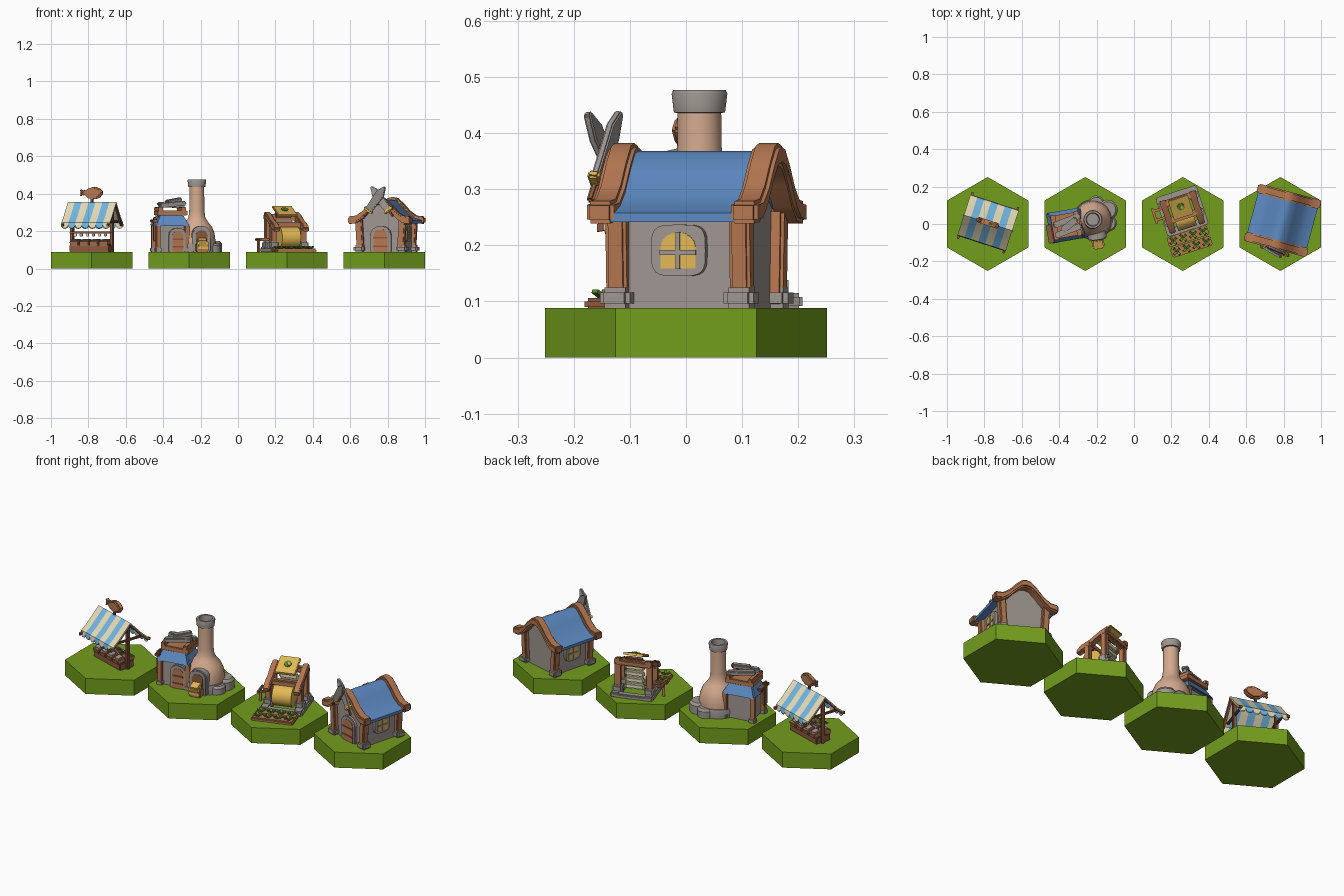
import bpy, bmesh, math
from mathutils import Matrix, Vector

if "Cube" in bpy.data.objects:
    bpy.data.objects.remove(bpy.data.objects["Cube"])
pi = math.pi
COL = dict(grass=(.17, .34, .012), stone=(.34, .305, .28), wood=(.46, .185, .082), dark_wood=(.26, .10, .05),
           roof_blue=(.107, .25, .53), clay=(.66, .40, .27), yellow=(.76, .48, .09), cream=(.79, .72, .48),
           sky_blue=(.17, .47, .77), leaf=(.10, .26, .018))
MAT = {}
for n, c in COL.items():
    MAT[n] = bpy.data.materials.new(n)
    MAT[n].diffuse_color = (*c, 1)
G = Matrix()  # placement of the current building


def place(x, y, deg):
    global G
    G = Matrix.Translation((x, y, 0)) @ Matrix.Rotation(math.radians(deg), 4, 'Z')


def finish(name, mat, bm, loc=(0, 0, 0), rot=(0, 0, 0), bevel=0, rule=None):
    if bevel:
        e = [e for e in bm.edges if len(e.link_faces) == 2 and e.calc_face_angle() > .6]
        bmesh.ops.bevel(bm, geom=e, offset=bevel, segments=2, affect='EDGES')
    bmesh.ops.recalc_face_normals(bm, faces=bm.faces)
    mats = mat if isinstance(mat, (list, tuple)) else [mat]
    R = Matrix.Rotation(rot[2], 4, 'Z') @ Matrix.Rotation(rot[1], 4, 'Y') @ Matrix.Rotation(rot[0], 4, 'X')
    bm.transform(Matrix.Translation(loc) @ R)
    bm.normal_update()
    if rule:
        for f in bm.faces:
            f.material_index = rule(f)
    bm.transform(G)
    me = bpy.data.meshes.new(name)
    bm.to_mesh(me)
    bm.free()
    for m in mats:
        me.materials.append(MAT[m])
    ob = bpy.data.objects.new(name, me)
    bpy.context.collection.objects.link(ob)
    return ob


def box(name, mat, loc, size, rot=(0, 0, 0), bevel=.004):
    bm = bmesh.new()
    bmesh.ops.create_cube(bm, size=1, matrix=Matrix.Diagonal((*size, 1)))
    return finish(name, mat, bm, loc, rot, bevel)


def prism(name, mat, pts, depth, loc=(0, 0, 0), rot=(0, 0, 0), bevel=0):
    """Polygon in x-z, extruded along y about its middle."""
    bm = bmesh.new()
    f = bm.faces.new([bm.verts.new((x, -depth / 2, z)) for x, z in pts])
    r = bmesh.ops.extrude_face_region(bm, geom=[f])
    bmesh.ops.translate(bm, vec=(0, depth, 0), verts=[v for v in r['geom'] if isinstance(v, bmesh.types.BMVert)])
    return finish(name, mat, bm, loc, rot, bevel)


def lathe(name, mat, prof, loc=(0, 0, 0), seg=24, rot=(0, 0, 0), rule=None):
    bm = bmesh.new()
    rings = [[bm.verts.new((r * math.cos(pi / 2 + 2 * pi * i / seg), r * math.sin(pi / 2 + 2 * pi * i / seg), z))
              for i in range(seg)] for r, z in prof]
    for a, b in zip(rings, rings[1:]):
        for i in range(seg):
            j = (i + 1) % seg
            bm.faces.new((a[i], a[j], b[j], b[i]))
    bmesh.ops.remove_doubles(bm, verts=bm.verts, dist=1e-5)
    return finish(name, mat, bm, loc, rot, rule=rule)


def arch(w, h, n=8):
    r = w / 2
    return [(-r, 0), (r, 0)] + [(r * math.cos(pi * i / n), h - r * .8 + r * .8 * math.sin(pi * i / n)) for i in range(n + 1)]


def band(half, t):
    up = [(-x, z) for x, z in half[:0:-1]] + half
    return up + [(x, z - t) for x, z in up[::-1]]


def door(x, y, z, w, h):
    prism('door_frame', 'stone', arch(w + .036, h + .018), .022, (x, y, z), bevel=.003)
    prism('door', 'wood', arch(w, h), .026, (x, y, z))
    for k in (.25, .62):
        box('door_band', 'dark_wood', (x, y - .013, z + h * k), (w, .006, .008), bevel=0)


def window(x, y, z, turn):
    o = Vector((x, y, z))
    pw = lambda v: math.copysign(abs(v) ** .5, v)
    ring = [(.05 * pw(math.cos(pi * i / 12)), .046 + .046 * pw(math.sin(pi * i / 12))) for i in range(24)]
    prism('window_frame', 'stone', ring, .026, o, (0, 0, turn))
    prism('window_glass', 'yellow', arch(.064, .064), .030, o + Vector((0, 0, .014)), (0, 0, turn))
    box('window_bar', 'stone', o + Vector((0, 0, .046)), (.008, .036, .066), (0, 0, turn), 0)
    box('window_bar', 'stone', o + Vector((0, 0, .042)), (.066, .036, .009), (0, 0, turn), 0)


Z = .088
# Hexagonal ground tiles
for x in (-.7825, -.261, .261, .7825):
    place(x, 0, 0)
    lathe('ground_tile', 'grass', [(0, 0), (.251, 0), (.251, Z), (0, Z)], seg=6)

# ---- Market stall: five-striped awning ----
place(-.78, .006, -18)
slope = [(0, .356), (.037, .318), (.076, .277), (.112, .247)]
N = 7
SW = .272 / N
for s in (-1, 1):
    for k in range(N):
        bm = bmesh.new()
        x0 = -.136 + k * SW
        rows = [[bm.verts.new((x, s * y, z)) for x in (x0, x0 + SW)] for y, z in slope]
        for a, b in zip(rows, rows[1:]):
            bm.faces.new((a[0], a[1], b[1], b[0]))
        lip = [bm.verts.new((x0 + SW / 2 - SW / 2 * math.cos(pi * i / 6), s * .116, .234 - .018 * math.sin(pi * i / 6)))
               for i in range(7)]
        bm.faces.new([rows[-1][1], rows[-1][0]] + lip)
        bmesh.ops.recalc_face_normals(bm, faces=bm.faces)
        if sum(f.normal.z for f in bm.faces) < 0:
            bmesh.ops.reverse_faces(bm, faces=bm.faces)
        r = bmesh.ops.extrude_face_region(bm, geom=bm.faces[:])
        bmesh.ops.translate(bm, vec=(0, -s * .003, -.004), verts=[v for v in r['geom'] if isinstance(v, bmesh.types.BMVert)])
        finish('awning_stripe', 'cream' if k % 2 == 0 else 'sky_blue', bm)
rake = [(0, .35), (.037, .312), (.076, .271), (.112, .241), (.13, .238)]
for s in (-1, 1):
    prism('awning_rail', 'dark_wood', band(rake, .014), .012, (s * .128, 0, 0), (0, 0, pi / 2))
    box('stall_post', 'dark_wood', (s * .112, 0, .215), (.02, .02, .26))
    box('stall_tie_beam', 'dark_wood', (s * .112, 0, .25), (.014, .18, .014))
box('ridge_pole', 'dark_wood', (0, 0, .342), (.28, .014, .014))
box('hanging_rail', 'dark_wood', (0, -.03, .192), (.235, .012, .01))
for i in range(6):
    box('hanging_goods', ('cream', 'stone')[i % 2], (-.085 + i * .034, -.03, .18), (.016, .012, .016), bevel=.003)
box('counter', 'dark_wood', (0, -.005, .108), (.225, .09, .04))
for i in range(4):
    for s in (-1, 1):
        x, y = -.083 + i * .055, -.005 + s * .03
        box('crate', 'wood', (x, y, .138), (.048, .05, .026), (s * -.25, 0, 0), .003)
        box('crate_goods', 'stone', (x, y, .150), (.036, .036, .01), (s * -.25, 0, 0), .003)
# Wooden fish sign
fish = [(-.066, -.02), (-.045, -.002), (-.02, -.026), (.015, -.034), (.045, -.022), (.067, .004), (.045, .026),
        (.015, .036), (-.02, .024), (-.042, .01), (-.066, .024), (-.058, .002)]
prism('fish_sign', 'wood', fish, .03, (-.002, 0, .402), bevel=.007)
box('fish_stand', 'dark_wood', (0, 0, .365), (.014, .014, .03))

# ---- Forge: kiln with chimney ----
place(-.22, .024, 8)
lathe('kiln_base', 'stone', [(0, Z), (.106, Z), (.108, .125), (.104, .138), (.08, .142)])
lathe('kiln_body', 'clay', [(.1, .12), (.1, .15), (.095, .19), (.08, .225), (.058, .252), (.045, .275), (.041, .31),
                            (.039, .44), (0, .44)])
lathe('chimney_cap', 'stone', [(.037, .435), (.046, .437), (.05, .47), (.047, .477), (.036, .477), (.033, .445), (0, .445)])
for x, y, r, h in ((.085, .04, .055, .06), (.08, -.03, .045, .045), (.03, .08, .045, .05)):
    lathe('base_stone', 'stone', [(0, Z), (r, Z), (r, Z + h * .75), (r * .8, Z + h), (0, Z + h)], (x, y, 0), 14)
prism('furnace_arch', 'stone', arch(.1, .14), .05, (.01, -.086, Z), bevel=.006)
prism('furnace_mouth', 'dark_wood', arch(.062, .105), .056, (.01, -.086, Z + .012))
box('furnace_trough', 'wood', (.01, -.122, .112), (.066, .055, .045))
box('furnace_embers', 'yellow', (.01, -.128, .128), (.05, .05, .06), (.35, 0, 0))
for k in (.112, .136):
    box('trough_band', 'yellow', (.01, -.149, k), (.06, .012, .014), bevel=0)

# ---- Forge: workshop hut ----
place(-.365, -.008, 10)
box('hut_walls', 'stone', (.01, 0, .17), (.15, .125, .165))
bm = bmesh.new()
bmesh.ops.create_cube(bm, size=1)
for v in bm.verts:
    top = v.co.z > 0
    v.co = Vector((v.co.x * (.13 if top else .19), v.co.y * (.1 if top else .17), .285 if top else .228))
finish('hut_roof', 'roof_blue', bm, bevel=.006)
box('roof_deck', 'wood', (.005, 0, .297), (.16, .125, .028))
for x in (-.06, .065):
    box('deck_beam', 'wood', (x, 0, .318), (.026, .135, .024))
for y, a, z in ((-.03, -.1, .343), (.025, .1, .338)):
    box('metal_bar', 'stone', (.01, y, z), (.15, .032, .024), (0, a, .2), .006)
box('metal_bar', 'stone', (.02, 0, .362), (.1, .036, .022), (0, -.15, .5), .006)
for x in (-.075, .08):
    for y in (-.065, .065):
        box('hut_post', 'wood', (x, y, .16), (.026, .026, .145))
        box('hut_footing', 'stone', (x, y, .1), (.036, .036, .03), bevel=.006)
door(.03, -.066, Z, .058, .112)
box('tool_rack', 'dark_wood', (-.09, -.05, .21), (.016, .034, .13))
box('tool_rack_arm', 'dark_wood', (-.09, -.03, .255), (.03, .1, .016))

# ---- Mill: stone footing, timber frame, cloth ----
place(.257, .07, 18)
for s in (-1, 1):
    box('footing_side', 'stone', (s * .09, 0, .1), (.05, .22, .03), bevel=.007)
    box('footing_end', 'stone', (0, s * .09, .098), (.2, .04, .024), bevel=.006)
    for y, h in ((-.035, .24), (.06, .29)):
        box('footing_block', 'stone', (s * .085, y, .118), (.05, .05, .056), bevel=.008)
        box('mill_post', 'wood', (s * .085, y, (h + .1) / 2), (.03, .03, h - .1))
    prism('side_rail', 'wood', [(-.095, .195), (-.1, .215), (-.075, .24), (-.02, .258), (.04, .29), (.085, .305),
                                (.085, .272), (.04, .258), (-.02, .225), (-.07, .205)], .034, (s * .082, 0, 0),
          (0, 0, pi / 2), .005)
box('front_beam', 'wood', (0, -.03, .232), (.205, .034, .034), bevel=.007)
box('back_beam', 'wood', (0, .065, .275), (.205, .034, .034), bevel=.007)
# Cloth runs from the sign over the beam and round the roller; cream on the back
lathe('cloth_roller', ['yellow', 'cream'], [(0, -.052), (.057, -.052), (.057, .052), (0, .052)], (0, -.04, .165), 20,
      (0, pi / 2, 0), rule=lambda f: int(f.normal.y > .15))
for k in range(4):
    box('back_cloth_roll', 'cream', (0, .04, .135 + k * .036), (.105, .024, .033), bevel=.008)
box('sign_panel', 'yellow', (0, .022, .306), (.11, .12, .014), (.42, 0, 0))
box('sign_stand', 'dark_wood', (0, .05, .286), (.09, .03, .03))
c = Vector((0, .024, .315))
lathe('sign_sprout', 'leaf', [(0, 0), (.02, 0), (.02, .004), (0, .004)], c, 14, (.42, 0, 0))
box('sign_seed', 'yellow', c + Vector((.004, -.004, 0)), (.012, .02, .012), (.42, 0, .5), 0)
# Side crank
for y in (-.005, .045):
    box('crank_bar', 'wood', (-.125, y, .155), (.06, .014, .014))
box('crank_handle', 'wood', (-.148, .02, .155), (.014, .09, .014))
box('crank_leg', 'wood', (-.148, .02, .12), (.014, .014, .07))
# Crop beds
for r in range(2):
    box('crop_bed', 'wood', (-.012, -.138 - r * .06, .095), (.225, .054, .022), bevel=.006)
    for k in range(4):
        x, y = -.094 + k * .055, -.138 - r * .06
        for a in range(4):
            t = a * pi / 2 + .5
            box('crop_leaf', 'leaf', (x + .012 * math.cos(t), y + .012 * math.sin(t), .113), (.022, .013, .007),
                (0, -.5, t), 0)

# ---- Armoury house ----
place(.794, .019, -15)
half = [(0, .368), (.022, .363), (.055, .332), (.09, .293), (.125, .27), (.165, .258)]
prism('house_walls', 'stone', [(-.112, Z), (.112, Z), (.112, .262), (.085, .285), (.05, .322), (.02, .35), (-.02, .35),
                               (-.05, .322), (-.085, .285), (-.112, .262)], .22)
prism('roof', 'roof_blue', band(half, .016), .25)
barge = [(0, .382), (.024, .377), (.058, .347), (.093, .308), (.128, .283), (.174, .278)]
for s in (-1, 1):
    prism('barge_board', 'wood', band(barge, .04), .05, (0, s * .133, 0), bevel=.007)
    for t in (-1, 1):
        box('corner_post', 'wood', (s * .116, t * .114, .18), (.038, .038, .17), (0, s * .06, 0), .006)
        box('corner_stone', 'stone', (s * .118, t * .114, .106), (.056, .056, .038), bevel=.009)
    window(s * .114, 0, .145, s * pi / 2)
door(0, -.113, Z, .078, .122)
# Crossed swords on the gable
for s in (-1, 1):
    rot = (-.1 if s > 0 else .18, -s * .67, 0)
    down = Matrix.Rotation(rot[1], 3, 'Y') @ Matrix.Rotation(rot[0], 3, 'X') @ Vector((0, 0, -1))
    p = Vector((s * .056, -.166 - .004 * s, .312))
    prism('sword_blade', 'stone', [(-.019, 0), (.019, 0), (.025, .115), (.006, .16), (-.006, .16), (-.025, .115)], .014,
          p, rot, .003)
    box('sword_guard', 'yellow', p, (.054, .022, .016), rot)
    box('sword_grip', 'dark_wood', p + down * .024, (.012, .014, .04), rot)

# Smooth the round parts, keep edges sharp
for ob in bpy.context.scene.objects:
    ob.select_set(True)
    bpy.context.view_layer.objects.active = ob
bpy.ops.object.shade_smooth_by_angle(angle=math.radians(35))

for m in bpy.data.materials:
    if m.users and not m.is_grease_pencil:
        m.use_nodes = True
        m.node_tree.nodes["Principled BSDF"].inputs["Base Color"].default_value = m.diffuse_color
